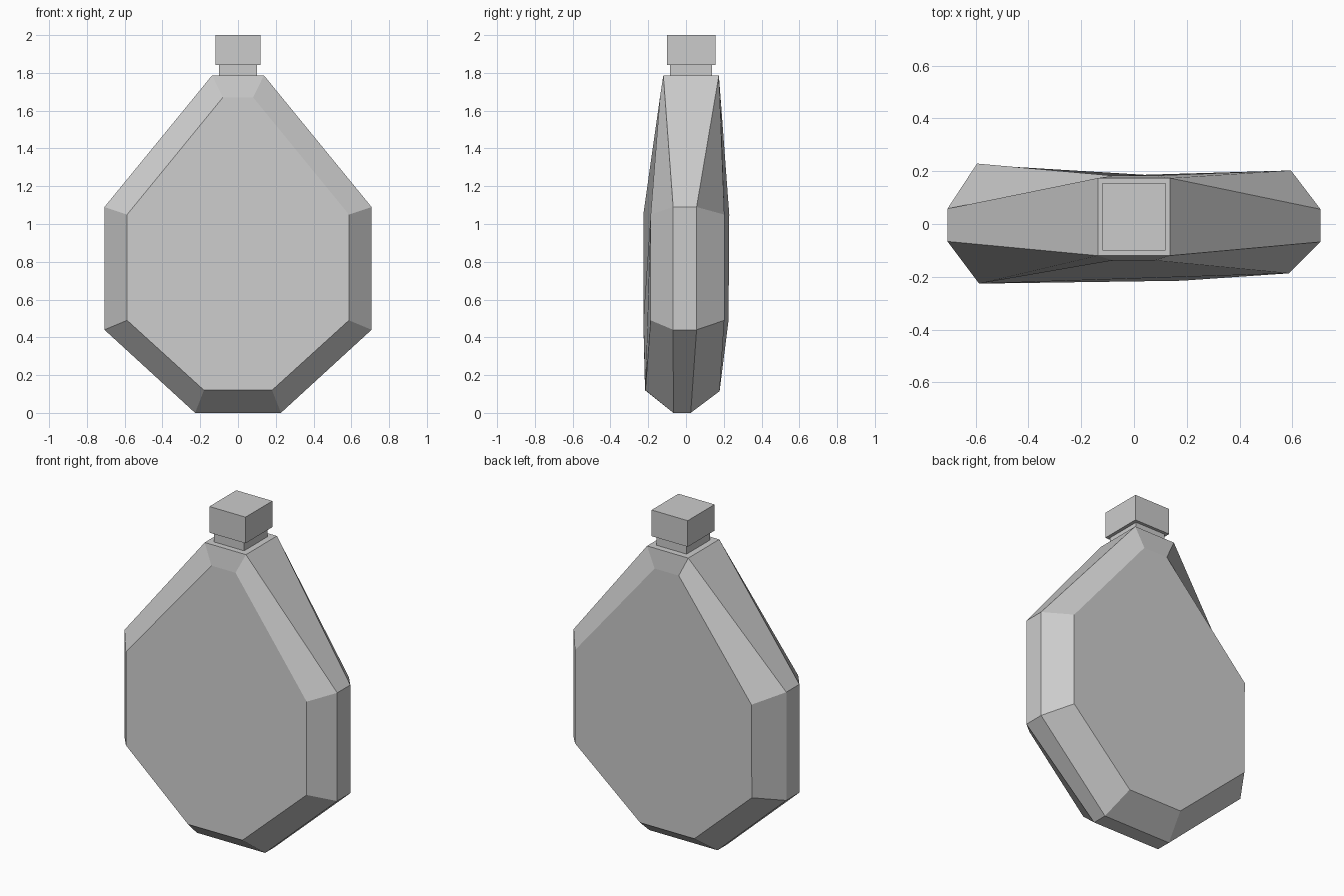
import bpy, bmesh

if "Cube" in bpy.data.objects:
    bpy.data.objects.remove(bpy.data.objects["Cube"])

# Each corner on the right half: (x, z, y on the right, y on the left), top to bottom
FRONT_FACE = [(0.08, 1.67, -0.138, -0.138), (0.587, 1.05, -0.187, -0.226),
              (0.587, 0.49, -0.187, -0.226), (0.18, 0.12, -0.215, -0.217)]
FRONT_RIM = [(0.137, 1.787, -0.12, -0.12), (0.707, 1.09, -0.068, -0.066),
             (0.707, 0.44, -0.068, -0.066), (0.227, 0.0, -0.067, -0.067)]
BACK_RIM = [(0.137, 1.787, 0.174, 0.174), (0.707, 1.09, 0.056, 0.058),
            (0.707, 0.44, 0.056, 0.058), (0.227, 0.0, 0.025, 0.025)]
BACK_FACE = [(0.08, 1.67, 0.183, 0.183), (0.595, 1.05, 0.203, 0.229),
             (0.595, 0.49, 0.203, 0.225), (0.18, 0.115, 0.178, 0.178)]


def ring(bm, half):
    right = [bm.verts.new((x, yr, z)) for x, z, yr, yl in half]
    left = [bm.verts.new((-x, yl, z)) for x, z, yr, yl in reversed(half)]
    return right + left


def finish(bm, name):
    bmesh.ops.recalc_face_normals(bm, faces=bm.faces)
    mesh = bpy.data.meshes.new(name)
    bm.to_mesh(mesh)
    bm.free()
    bpy.context.collection.objects.link(bpy.data.objects.new(name, mesh))


def block(name, half_x, y0, y1, z0, z1):
    bm = bmesh.new()
    bmesh.ops.create_cube(bm, size=1)
    for v in bm.verts:
        v.co = (v.co.x * 2 * half_x,
                (y0 + y1) / 2 + v.co.y * (y1 - y0),
                (z0 + z1) / 2 + v.co.z * (z1 - z0))
    finish(bm, name)


# Faceted body: four octagonal rings bridged front to back
bm = bmesh.new()
rings = [ring(bm, r) for r in (FRONT_FACE, FRONT_RIM, BACK_RIM, BACK_FACE)]
bm.faces.new(rings[0])
bm.faces.new(rings[-1])
for a, b in zip(rings, rings[1:]):
    for i in range(8):
        j = (i + 1) % 8
        bm.faces.new((a[i], a[j], b[j], b[i]))
finish(bm, "bottle_body")

# Neck and stopper
block("neck", 0.10, -0.085, 0.137, 1.78, 1.845)
block("stopper", 0.12, -0.10, 0.155, 1.843, 2.0)
